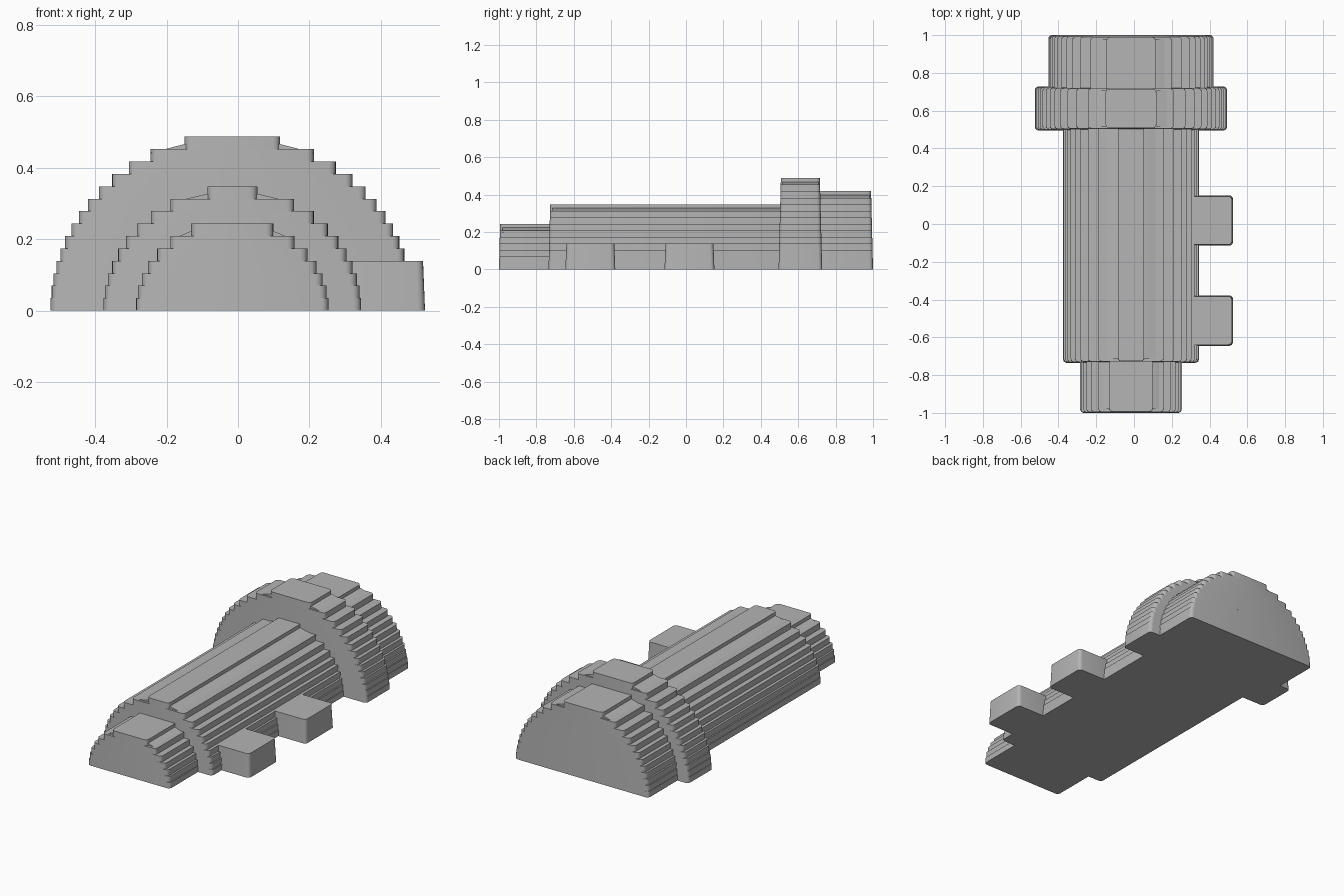
import bpy, bmesh, math

if "Cube" in bpy.data.objects:
    bpy.data.objects.remove(bpy.data.objects["Cube"], do_unlink=True)

STEP = 0.0348      # layer thickness
DRAFT = 0.025      # inward lean of the end faces
AXIS = -0.016      # x of the long axis
ROUND = 0.02       # plan corner radius

grey = bpy.data.materials.new("plain grey")
grey.use_nodes = True
grey.diffuse_color = (0.46, 0.46, 0.46, 1)
grey.node_tree.nodes["Principled BSDF"].inputs["Base Color"].default_value = grey.diffuse_color


def loft(bm, lower, upper):
    """Close a solid between two matching loops of points."""
    a = [bm.verts.new(p) for p in lower]
    b = [bm.verts.new(p) for p in upper]
    bm.faces.new(a[::-1])
    bm.faces.new(b)
    for i in range(len(a)):
        j = (i + 1) % len(a)
        bm.faces.new((a[i], a[j], b[j], b[i]))


def rounded_loop(x0, x1, y0, y1, z, segments=4):
    """Counter-clockwise rectangle with rounded corners."""
    corners = [(x1 - ROUND, y1 - ROUND), (x0 + ROUND, y1 - ROUND),
               (x0 + ROUND, y0 + ROUND), (x1 - ROUND, y0 + ROUND)]
    points = []
    for quarter, (cx, cy) in enumerate(corners):
        for s in range(segments + 1):
            t = math.pi / 2 * (quarter + s / segments)
            points.append((cx + ROUND * math.cos(t), cy + ROUND * math.sin(t), z))
    return points


def finish(bm, name):
    bmesh.ops.recalc_face_normals(bm, faces=bm.faces)
    mesh = bpy.data.meshes.new(name)
    bm.to_mesh(mesh)
    bm.free()
    mesh.materials.append(grey)
    obj = bpy.data.objects.new(name, mesh)
    bpy.context.collection.objects.link(obj)
    bpy.ops.object.select_all(action='DESELECT')
    obj.select_set(True)
    bpy.context.view_layer.objects.active = obj
    bpy.ops.object.shade_smooth_by_angle(angle=math.radians(30))


def stepped_half_cylinder(name, half_width, height, layers, y0, y1):
    """Half cylinder cut into flat layers whose widths follow an ellipse."""
    bm = bmesh.new()

    def width(i):
        return half_width * math.sqrt(1 - ((i + 0.5) * STEP / height) ** 2)

    for i in range(layers):
        w = width(i)
        loops = []
        for z in (i * STEP, (i + 1) * STEP):
            d = z * DRAFT
            loops.append(rounded_loop(AXIS - w, AXIS + w, y0 + d, y1 - d, z))
        loft(bm, *loops)

    # sloped fillet beside the top layer
    hi, lo = width(layers - 1), width(layers - 2)
    z_hi = (layers - 0.6) * STEP
    z_lo = (layers - 1.3) * STEP
    profile = [(-lo, z_lo), (lo, z_lo), (hi, z_hi), (-hi, z_hi)]
    ends = [[(AXIS + x, y, z) for x, z in profile]
            for y in (y0 + 0.02, y1 - 0.02)]
    loft(bm, *ends)
    finish(bm, name)


def side_tab(name, y0, y1):
    bm = bmesh.new()
    loops = []
    for z in (0, 4 * STEP):
        d = z * 0.04
        loops.append(rounded_loop(0.22, 0.524 - d, y0 + d, y1 - d, z))
    loft(bm, *loops)
    finish(bm, name)


# Main stepped sections, front to back
stepped_half_cylinder("front_spigot", 0.27, 0.25, 7, -1.0, -0.66)
stepped_half_cylinder("main_barrel", 0.361, 0.337, 10, -0.735, 0.62)
stepped_half_cylinder("collar", 0.509, 0.487, 14, 0.495, 0.728)
stepped_half_cylinder("rear_section", 0.438, 0.419, 12, 0.6, 1.0)

# Two tabs on the left side
side_tab("front_tab", -0.645, -0.378)
side_tab("rear_tab", -0.115, 0.152)
